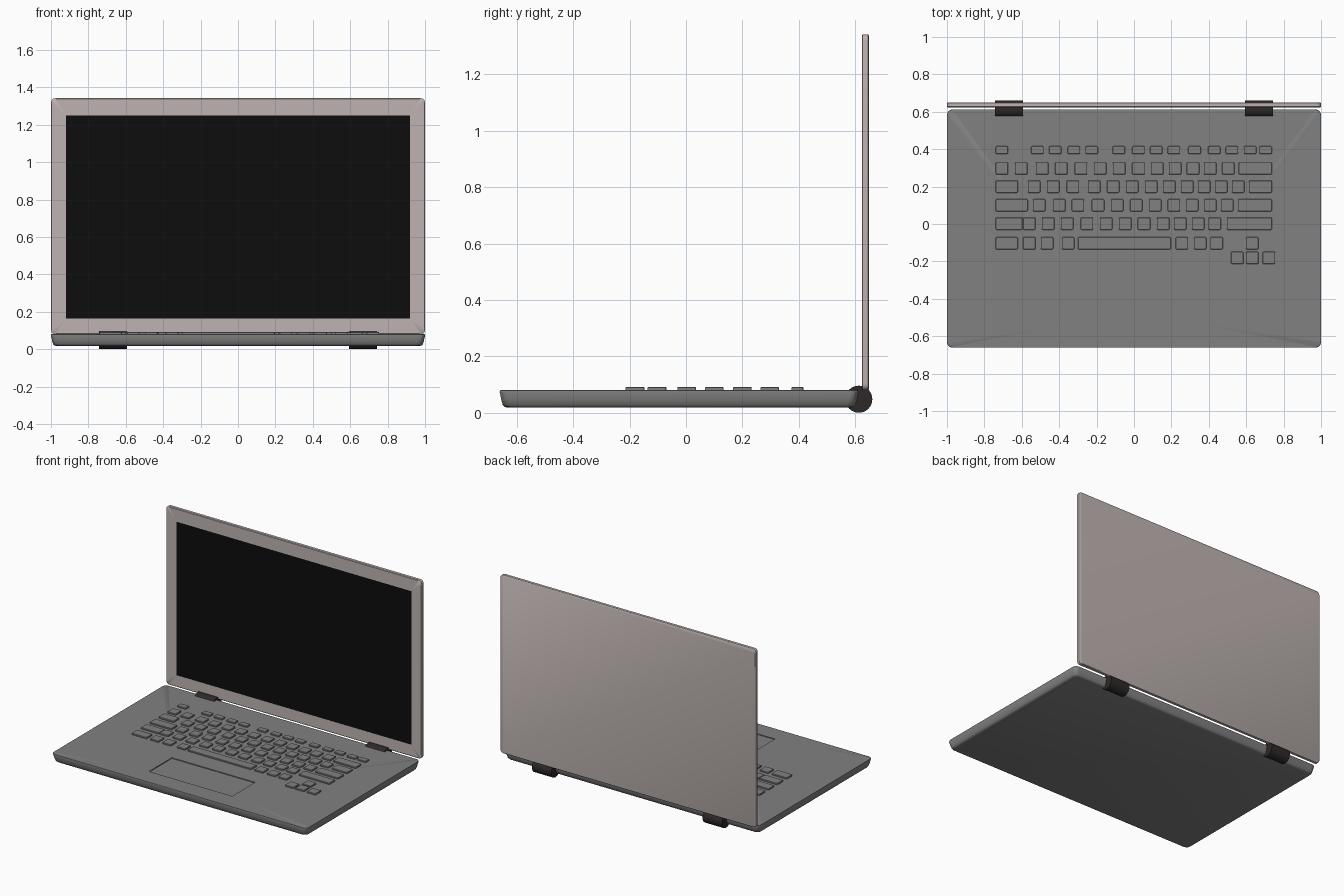
import bpy, bmesh, math
from mathutils import Matrix

if "Cube" in bpy.data.objects:
    bpy.data.objects.remove(bpy.data.objects["Cube"])


def material(name, rgb):
    m = bpy.data.materials.new(name)
    m.diffuse_color = (*rgb, 1)
    m.use_nodes = True
    m.node_tree.nodes["Principled BSDF"].inputs["Base Color"].default_value = m.diffuse_color
    return m


GREY = material("dark grey", (0.22, 0.22, 0.22))
SILVER = material("warm silver", (0.51, 0.45, 0.44))
BLACK = material("screen black", (0.004, 0.004, 0.004))
HINGE = material("hinge charcoal", (0.028, 0.022, 0.022))


def finish(bm, name, mats, angle=30):
    bmesh.ops.recalc_face_normals(bm, faces=bm.faces)
    for f in bm.faces:
        f.smooth = True
    me = bpy.data.meshes.new(name)
    bm.to_mesh(me)
    bm.free()
    me.set_sharp_from_angle(angle=math.radians(angle))
    for m in mats:
        me.materials.append(m)
    ob = bpy.data.objects.new(name, me)
    bpy.context.collection.objects.link(ob)
    return ob


def rounded_rect(x0, x1, y0, y1, r, steps=6):
    """Points of a rounded rectangle, counter-clockwise."""
    pts = []
    corners = [(x1 - r, y1 - r), (x0 + r, y1 - r), (x0 + r, y0 + r), (x1 - r, y0 + r)]
    for q, (cx, cy) in enumerate(corners):
        for i in range(steps + 1):
            a = math.pi / 2 * (q + i / steps)
            pts.append((cx + r * math.cos(a), cy + r * math.sin(a)))
    return pts


def loft(bm, rings, place, end_mat=0):
    """Skin rounded rectangles (x0, x1, y0, y1, r, depth) and cap both ends."""
    loops = [[bm.verts.new(place(x, y, d)) for x, y in rounded_rect(*rect)]
             for *rect, d in rings]
    n = len(loops[0])
    for a, b in zip(loops, loops[1:]):
        for i in range(n):
            j = (i + 1) % n
            bm.faces.new((a[i], a[j], b[j], b[i]))
    bm.faces.new(loops[0])
    bm.faces.new(loops[-1]).material_index = end_mat


# Base: tapered tray with rounded underside and a recessed touchpad
bm = bmesh.new()
rings = []
for z, s in [(0.018, 0.026), (0.021, 0.017), (0.028, 0.011), (0.045, 0.006),
             (0.074, 0), (0.079, 0.001), (0.081, 0.004)]:
    rings.append((-1 + s, 1 - s, -0.661 + s, 0.612 - s, 0.03, z))
pad = (-0.326, 0.326, -0.53, -0.274, 0.004)
rings += [(*pad, 0.081), (*pad, 0.075)]
loft(bm, rings, lambda x, y, d: (x, y, d))
finish(bm, "base", [GREY])

# Lid: thin upright slab whose front inset face is the screen
bm = bmesh.new()
rings = []
for y, s in [(0.649, 0.004), (0.646, 0), (0.627, 0), (0.624, 0.004)]:
    rings.append((-1 + s, 1 - s, 0.08 + s, 1.342 - s, 0.022, y))
glass = (-0.92, 0.92, 0.163, 1.249, 0.001)
rings += [(*glass, 0.624), (*glass, 0.6245)]
loft(bm, rings, lambda x, z, d: (x, d, z), end_mat=1)
finish(bm, "lid", [SILVER, BLACK])

# Hinges: two barrels along x
for side, name in ((-1, "hinge_left"), (1, "hinge_right")):
    bm = bmesh.new()
    bmesh.ops.create_cone(bm, cap_ends=True, segments=32, radius1=0.048, radius2=0.048,
                          depth=0.15,
                          matrix=Matrix.Translation((side * 0.668, 0.613, 0.048))
                          @ Matrix.Rotation(math.pi / 2, 4, 'Y'))
    finish(bm, name, [HINGE])

# Keyboard rows: (y centre, key depth, starts of normal keys, spans of wide keys)
W = 0.067
ROWS = [
    (0.395, 0.042, [-.74, -.55, -.455, -.355, -.26, -.115, -.01, .085, .18, .29,
                    .395, .49, .587, .67], []),
    (0.297, 0.066, [-.74, -.637, -.525, -.423, -.317, -.215, -.113, -.01, .09, .186,
                    .282, .373, .47], [(.56, .737)]),
    (0.200, 0.066, [-.568, -.466, -.36, -.247, -.145, -.044, .058, .154, .25, .341,
                    .432, .523], [(-.74, -.621), (.614, .737)]),
    (0.100, 0.066, [-.541, -.434, -.333, -.226, -.124, -.022, .079, .18, .277, .373,
                    .464], [(-.74, -.568), (.555, .737)]),
    (0.002, 0.066, [-.594, -.493, -.391, -.285, -.183, -.081, .02, .122, .213, .309,
                    .397], [(-.74, -.597), (.496, .737)]),
    (-0.103, 0.066, [-.594, -.498, -.386, .223, .32, .408, .598],
     [(-.74, -.621), (-.3, .197)]),
    (-0.181, 0.066, [.518, .598, .688], []),
]
bm = bmesh.new()
for y, depth, starts, wide in ROWS:
    for a, b in [(s, s + W) for s in starts] + wide:
        y0, y1 = y - depth / 2, y + depth / 2
        loft(bm, [(a + s, b - s, y0 + s, y1 - s, 0.007, z)
                  for z, s in [(0.078, 0), (0.089, 0), (0.091, 0.002)]],
             lambda px, py, d: (px, py, d))
finish(bm, "keys", [GREY])
